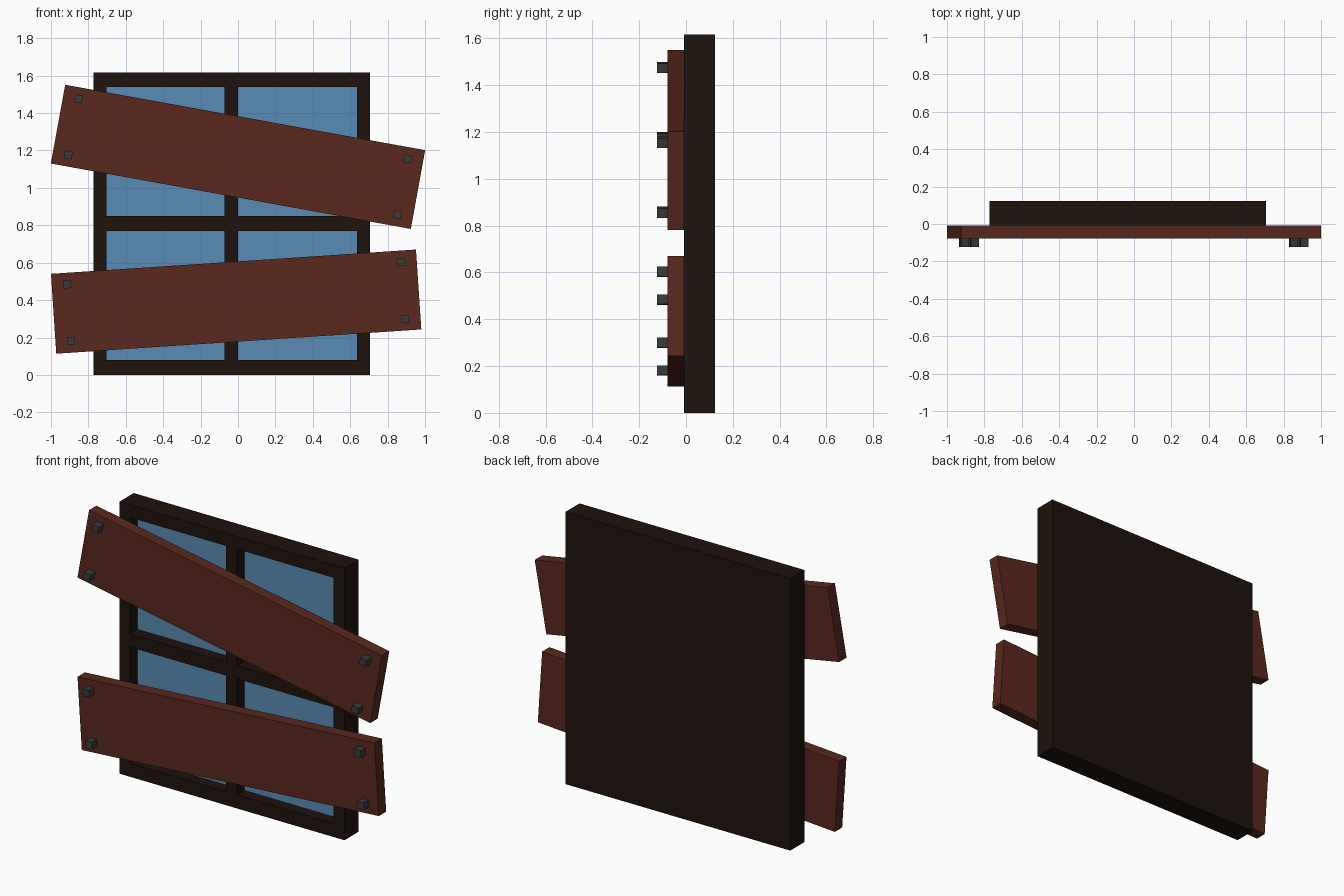
import bpy, bmesh
from math import radians
from mathutils import Matrix, Vector

if "Cube" in bpy.data.objects:
    bpy.data.objects.remove(bpy.data.objects["Cube"])


def material(name, color):
    m = bpy.data.materials.new(name)
    m.diffuse_color = (*color, 1)
    m.use_nodes = True
    m.node_tree.nodes["Principled BSDF"].inputs["Base Color"].default_value = m.diffuse_color
    return m


DARK = material("dark_wood", (0.013, 0.006, 0.004))
GLASS = material("blue_glass", (0.10, 0.26, 0.46))
WOOD = material("red_wood", (0.10, 0.021, 0.013))
IRON = material("iron", (0.042, 0.042, 0.042))


def add_object(name, bm, mat):
    me = bpy.data.meshes.new(name)
    bm.to_mesh(me)
    bm.free()
    me.materials.append(mat)
    ob = bpy.data.objects.new(name, me)
    bpy.context.collection.objects.link(ob)
    return ob


def box(lo, hi):
    bm = bmesh.new()
    bmesh.ops.create_cube(bm, size=1)
    lo, hi = Vector(lo), Vector(hi)
    for v in bm.verts:
        v.co = Vector((l + (h - l) * (c + 0.5) for l, h, c in zip(lo, hi, v.co)))
    return bm


FRONT, BACK, GLASS_Y = -0.009, 0.124, 0.06
PANES_X = [(-0.704, -0.071), (0.0, 0.635)]
PANES_Z = [(0.081, 0.77), (0.85, 1.54)]

# window frame: solid block, sliced at the pane edges, panes pushed in
bm = box((-0.772, FRONT, 0), (0.706, BACK, 1.616))
for axis, spans in ((Vector((1, 0, 0)), PANES_X), (Vector((0, 0, 1)), PANES_Z)):
    for span in spans:
        for d in span:
            bmesh.ops.bisect_plane(bm, geom=bm.verts[:] + bm.edges[:] + bm.faces[:],
                                   plane_co=axis * d, plane_no=axis)


def in_pane(c):
    return (c.y < FRONT + 0.001 and any(a < c.x < b for a, b in PANES_X)
            and any(a < c.z < b for a, b in PANES_Z))


bm.normal_update()
cells = [f for f in bm.faces if in_pane(f.calc_center_median())]
floors = bmesh.ops.extrude_discrete_faces(bm, faces=cells)["faces"]
for f in floors:
    bmesh.ops.translate(bm, verts=f.verts[:], vec=(0, GLASS_Y - FRONT, 0))
bmesh.ops.recalc_face_normals(bm, faces=bm.faces[:])
bmesh.ops.delete(bm, geom=floors, context='FACES_ONLY')
add_object("window_frame", bm, DARK)

# glass closing the bottom of each recess
for x0, x1 in PANES_X:
    for z0, z1 in PANES_Z:
        bm = bmesh.new()
        bm.faces.new([bm.verts.new((x, GLASS_Y, z))
                      for x, z in ((x0, z0), (x1, z0), (x1, z1), (x0, z1))])
        add_object("glass_pane", bm, GLASS)


# tilted planks, each with four square nails
def plank(name, x, z, tilt):
    place = Matrix.Translation((x, 0, z)) @ Matrix.Rotation(-radians(tilt), 4, 'Y')
    board = add_object(name, box((-0.978, -0.078, -0.214), (0.978, FRONT, 0.214)), WOOD)
    board.matrix_world = place
    for u in (-0.895, 0.895):
        for v in (-0.152, 0.152):
            nail = add_object(name + "_nail", box((u - 0.021, -0.124, v - 0.021),
                                                  (u + 0.021, -0.076, v + 0.021)), IRON)
            nail.matrix_world = place


plank("upper_plank", 0.0, 1.166, -10.3)
plank("lower_plank", -0.01, 0.392, 3.8)
